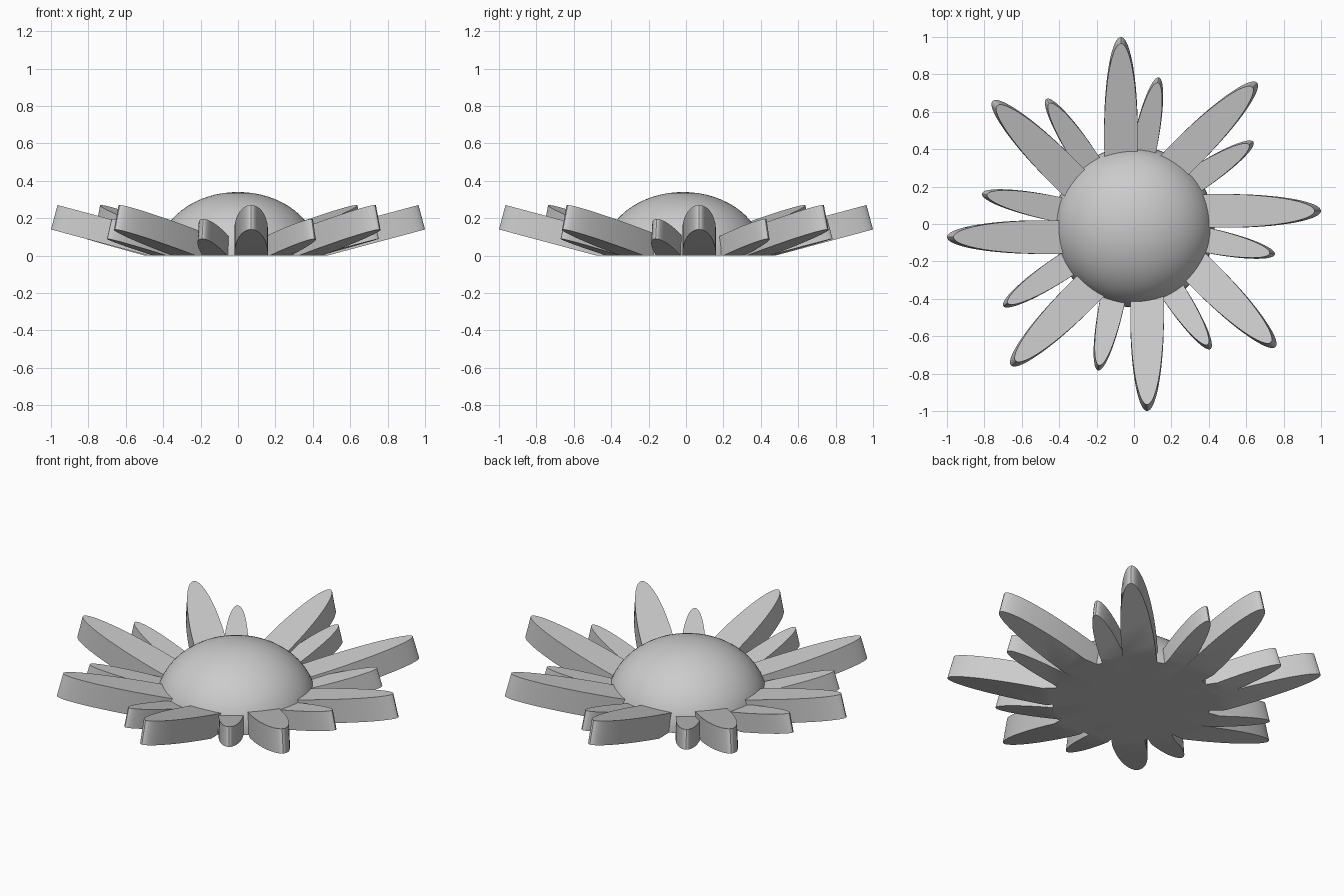
import bpy, bmesh
from math import radians
from mathutils import Matrix, Vector

cube = bpy.data.objects.get("Cube")
if cube:
    bpy.data.objects.remove(cube, do_unlink=True)

grey = bpy.data.materials.new("light_grey")
grey.use_nodes = True
colour = (0.6, 0.6, 0.6, 1)
grey.diffuse_color = colour
grey.node_tree.nodes["Principled BSDF"].inputs["Base Color"].default_value = colour


def finish(bm, name):
    """Trim the part flat on the ground, close it and shade it."""
    cut = bmesh.ops.bisect_plane(
        bm, geom=bm.verts[:] + bm.edges[:] + bm.faces[:], dist=1e-5,
        plane_co=(0, 0, 0), plane_no=(0, 0, 1), clear_inner=True)
    rim = [g for g in cut["geom_cut"] if isinstance(g, bmesh.types.BMEdge)]
    bmesh.ops.edgeloop_fill(bm, edges=rim)
    bmesh.ops.recalc_face_normals(bm, faces=bm.faces[:])
    mesh = bpy.data.meshes.new(name)
    bm.to_mesh(mesh)
    bm.free()
    mesh.materials.append(grey)
    obj = bpy.data.objects.new(name, mesh)
    bpy.context.collection.objects.link(obj)
    bpy.ops.object.select_all(action="DESELECT")
    obj.select_set(True)
    bpy.context.view_layer.objects.active = obj
    bpy.ops.object.shade_smooth_by_angle(angle=radians(30))


def petal(name, origin, turn, tip, half_length, half_width, thickness):
    """Elliptical slab sloping up to its tip."""
    bm = bmesh.new()
    bmesh.ops.create_cone(bm, cap_ends=True, segments=64,
                          radius1=1, radius2=1, depth=1)
    place = (Matrix.Translation(origin)
             @ Matrix.Rotation(radians(turn), 4, "Z")
             @ Matrix.Translation(tip)
             @ Matrix.Rotation(radians(-15), 4, "Y")
             @ Matrix.Translation((-half_length, 0, thickness / 2))
             @ Matrix.Diagonal((half_length, half_width, thickness, 1)))
    bmesh.ops.transform(bm, matrix=place, verts=bm.verts[:])
    finish(bm, name)


# Domed flower centre
bm = bmesh.new()
bmesh.ops.create_uvsphere(bm, u_segments=64, v_segments=32, radius=1)
bmesh.ops.transform(
    bm, verts=bm.verts[:],
    matrix=Matrix.Translation((0, -0.015, 0)) @ Matrix.Diagonal((0.43, 0.43, 0.34, 1)))
finish(bm, "flower_centre")

# Alternating rings of long and short petals
for i in range(8):
    petal(f"long_petal_{i + 1}", Vector((0, 0, 0)), 45 * i,
          (1.0, 0.07, 0.14), 0.52, 0.09, 0.135)
    petal(f"short_petal_{i + 1}", Vector((-0.03, 0, 0)), 45 * i - 11.7,
          (0.8, 0, 0.09), 0.4, 0.067, 0.11)
